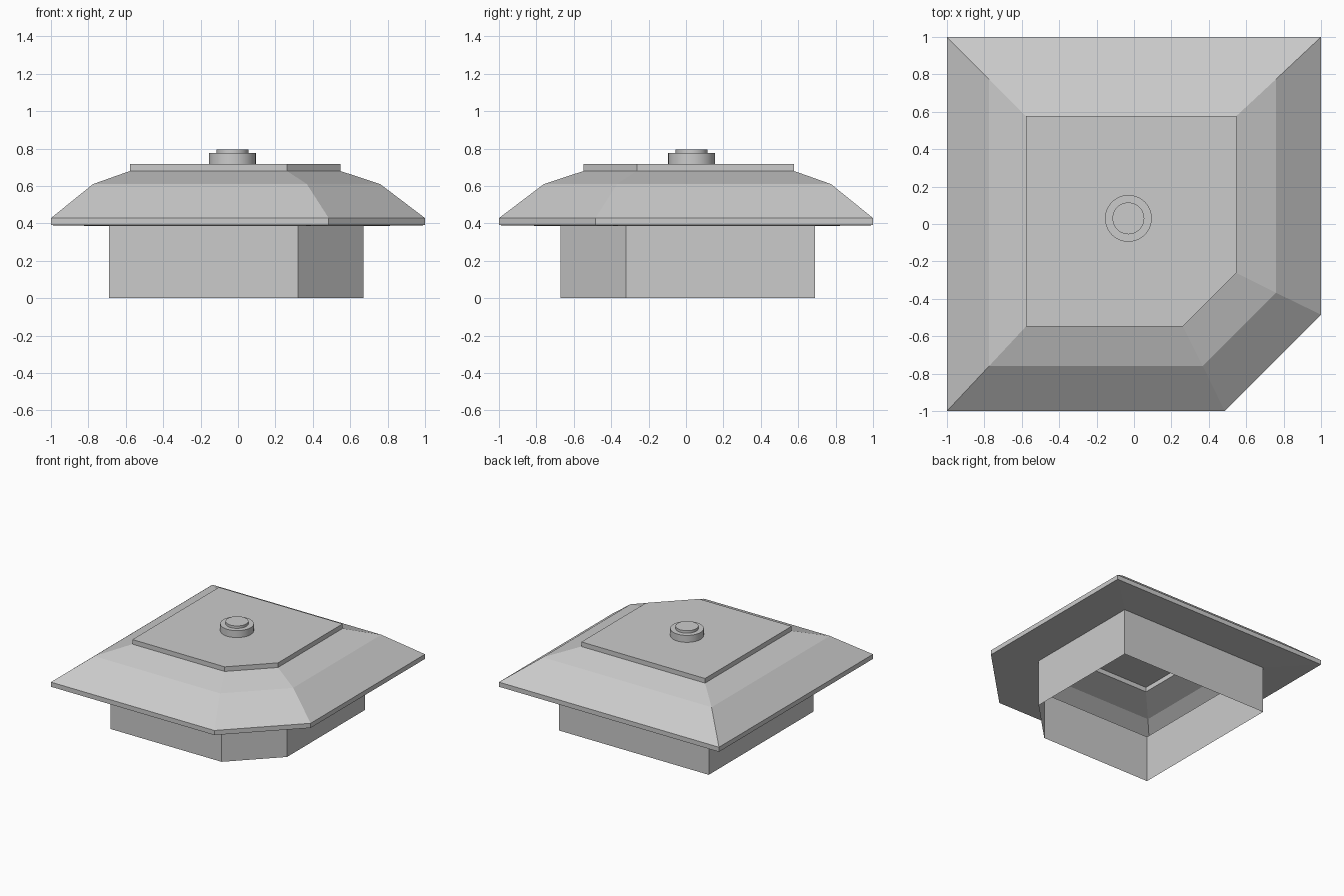
import bpy, bmesh, math

if "Cube" in bpy.data.objects:
    bpy.data.objects.remove(bpy.data.objects["Cube"])

grey = bpy.data.materials.new("plain grey")
grey.diffuse_color = (0.6, 0.6, 0.6, 1)
grey.use_nodes = True
grey.node_tree.nodes["Principled BSDF"].inputs["Base Color"].default_value = grey.diffuse_color


def footprint(lo, hi, cut, z):
    """Square outline with its front right corner cut off, counter-clockwise."""
    return [(-lo, -hi, z), (cut, -hi, z), (hi, -cut, z), (hi, lo, z), (-lo, lo, z)]


def circle(radius, z, count=48, cx=-0.03, cy=0.03):
    return [(cx + radius * math.cos(math.tau * i / count),
             cy + radius * math.sin(math.tau * i / count), z) for i in range(count)]


def loft(name, rings, cap_top=False):
    """Open shell through the rings, optionally closed at the last ring."""
    bm = bmesh.new()
    loops = [[bm.verts.new(p) for p in ring] for ring in rings]
    for a, b in zip(loops, loops[1:]):
        n = len(a)
        for i in range(n):
            j = (i + 1) % n
            bm.faces.new((a[i], a[j], b[j], b[i]))
    if cap_top:
        bm.faces.new(loops[-1])
    mesh = bpy.data.meshes.new(name)
    bm.to_mesh(mesh)
    bm.free()
    mesh.materials.append(grey)
    obj = bpy.data.objects.new(name, mesh)
    bpy.context.collection.objects.link(obj)
    return obj


# Outlines shared by neighbouring parts
wall_top = footprint(0.69, 0.67, 0.32, 0.385)
eave_top = footprint(1.0, 1.0, 0.485, 0.428)
roof_top = footprint(0.577, 0.547, 0.262, 0.68)

# Hollow wall, open at the bottom
loft("base_wall", [footprint(0.69, 0.67, 0.32, 0.0), wall_top])

# Overhang underside and its thin vertical edge
loft("eave", [wall_top, footprint(1.0, 1.0, 0.485, 0.39), eave_top])

# Roof shell in two pitches
loft("roof", [eave_top, footprint(0.775, 0.76, 0.368, 0.61), roof_top])

# Flat raised slab on the roof
loft("top_slab", [roof_top, footprint(0.577, 0.547, 0.262, 0.718)], cap_top=True)

# Stepped round vent
vent = loft("round_vent", [circle(0.125, 0.718), circle(0.125, 0.775),
                           circle(0.085, 0.775), circle(0.085, 0.795)], cap_top=True)
bpy.context.view_layer.objects.active = vent
vent.select_set(True)
bpy.ops.object.shade_smooth_by_angle(angle=math.radians(30))
